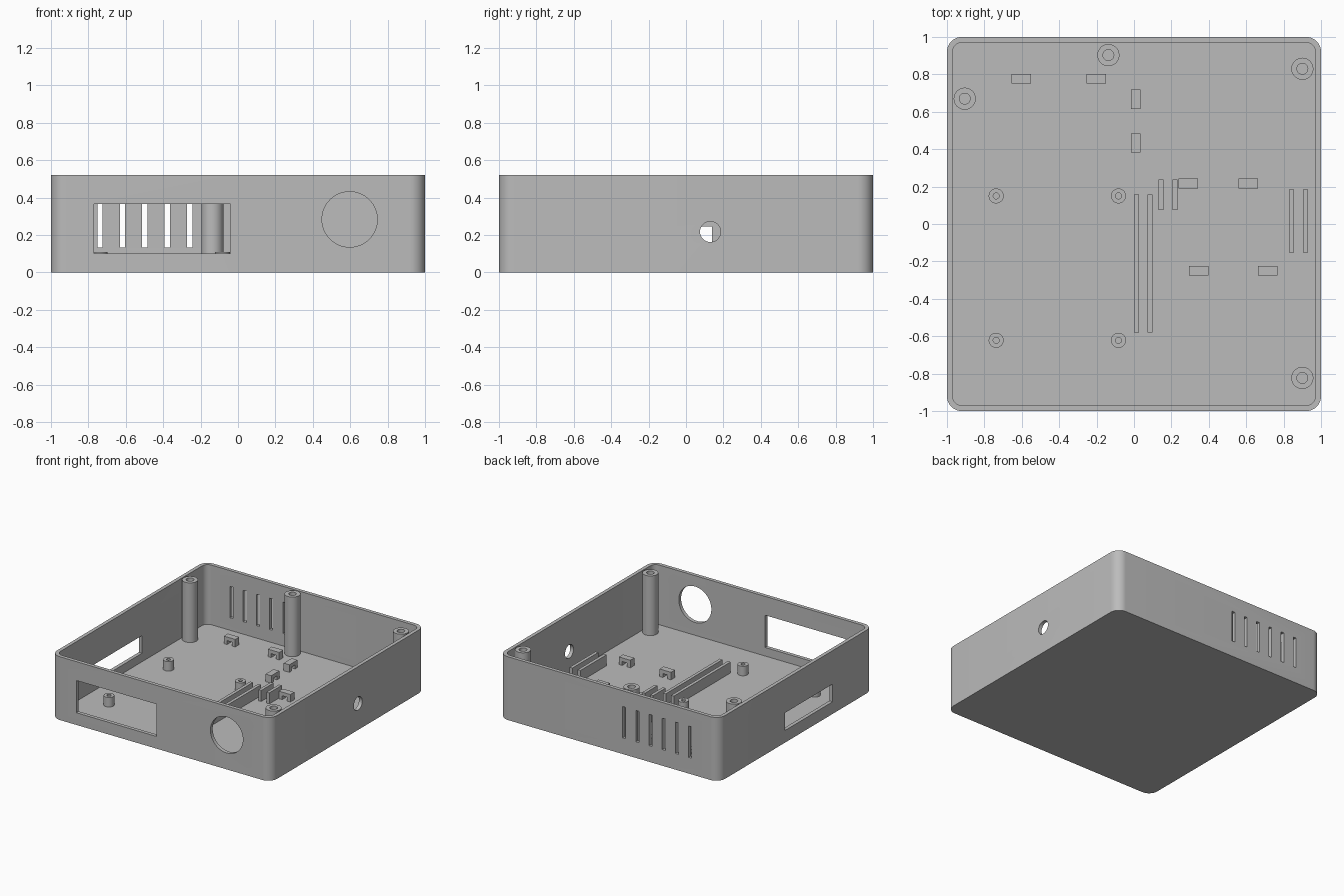
import bpy, bmesh, math
from mathutils import Matrix, Vector

FLOOR, TOP, WALL = 0.03, 0.52, 0.03

old = bpy.data.objects.get("Cube")
if old:
    bpy.data.objects.remove(old, do_unlink=True)

grey = bpy.data.materials.new("Grey plastic")
grey.use_nodes = True
colour = (0.5, 0.5, 0.5, 1)
grey.diffuse_color = colour
grey.node_tree.nodes["Principled BSDF"].inputs["Base Color"].default_value = colour


def add_box(bm, x0, x1, y0, y1, z0, z1):
    size = Matrix.Diagonal((x1 - x0, y1 - y0, z1 - z0, 1))
    place = Matrix.Translation(((x0 + x1) / 2, (y0 + y1) / 2, (z0 + z1) / 2))
    return bmesh.ops.create_cube(bm, size=1, matrix=place @ size)["verts"]


def add_rod(bm, centre, radius, length, axis):
    turn = Matrix.Rotation(math.pi / 2, 4, axis)
    bmesh.ops.create_cone(bm, cap_ends=True, segments=64, radius1=radius, radius2=radius,
                          depth=length, matrix=Matrix.Translation(centre) @ turn)


def make_object(name, bm):
    bmesh.ops.recalc_face_normals(bm, faces=bm.faces)
    mesh = bpy.data.meshes.new(name)
    bm.to_mesh(mesh)
    bm.free()
    mesh.materials.append(grey)
    obj = bpy.data.objects.new(name, mesh)
    bpy.context.collection.objects.link(obj)
    return obj


def smooth(obj):
    bpy.ops.object.select_all(action='DESELECT')
    obj.select_set(True)
    bpy.context.view_layer.objects.active = obj
    bpy.ops.object.shade_smooth_by_angle(angle=math.radians(30))


def rounded_block(name, half, radius, z0, z1):
    bm = bmesh.new()
    add_box(bm, -half, half, -half, half, z0, z1)
    upright = [e for e in bm.edges if abs(e.verts[0].co.z - e.verts[1].co.z) > 0.1]
    bmesh.ops.bevel(bm, geom=upright, offset=radius, segments=10, profile=0.5, affect='EDGES')
    return make_object(name, bm)


def cut(target, cutter):
    mod = target.modifiers.new("Cut", 'BOOLEAN')
    mod.operation, mod.solver, mod.object = 'DIFFERENCE', 'EXACT', cutter
    bpy.context.view_layer.objects.active = target
    bpy.ops.object.modifier_apply(modifier=mod.name)
    bpy.data.objects.remove(cutter, do_unlink=True)


# Open tray with rounded corners
tray = rounded_block("tray", 1, 0.08, 0, TOP)
cut(tray, rounded_block("cavity_cutter", 1 - WALL, 0.05, FLOOR, TOP + 0.2))

# Wall openings: front window and round port, left window, side hole, rear vents
bm = bmesh.new()
add_box(bm, -0.77, -0.04, -1.1, -0.93, 0.10, 0.365)
add_rod(bm, (0.597, -1, 0.283), 0.148, 0.15, 'X')
add_box(bm, -1.1, -0.93, -0.475, 0.14, 0.10, 0.245)
add_rod(bm, (1, 0.13, 0.217), 0.055, 0.15, 'Y')
for i in range(6):
    x = -0.738 + 0.12 * i
    add_box(bm, x - 0.014, x + 0.014, 0.93, 1.1, 0.133, 0.39)
cut(tray, make_object("opening_cutter", bm))
smooth(tray)


# Hollow screw posts
def screw_post(name, x, y, radius, bore, top):
    bm = bmesh.new()
    outline = [(bore, FLOOR), (bore, top), (radius, top), (radius, FLOOR)]
    verts = [bm.verts.new((r, 0, z)) for r, z in outline]
    edges = [bm.edges.new(pair) for pair in zip(verts, verts[1:])]
    bmesh.ops.spin(bm, geom=verts + edges, axis=(0, 0, 1), cent=(0, 0, 0),
                   angle=math.tau, steps=40, use_merge=True)
    bmesh.ops.remove_doubles(bm, verts=bm.verts, dist=0.0001)
    bmesh.ops.translate(bm, verts=bm.verts, vec=Vector((x, y, 0)))
    smooth(make_object(name, bm))


for x, y in [(-0.137, 0.903), (-0.905, 0.67), (0.9, 0.83), (0.9, -0.823)]:
    screw_post("lid_post", x, y, 0.059, 0.029, TOP)
for x in (-0.737, -0.083):
    for y in (0.15, -0.622):
        screw_post("board_standoff", x, y, 0.04, 0.016, 0.108)

# Pairs of rails that hold upright boards
for x, gap, y0, y1 in [(0.013, 0.073, -0.58, 0.158), (0.145, 0.074, 0.075, 0.237),
                       (0.842, 0.074, -0.152, 0.185)]:
    for cx in (x, x + gap):
        bm = bmesh.new()
        add_box(bm, cx - 0.013, cx + 0.013, y0, y1, FLOOR - 0.005, 0.12)
        make_object("board_rail", bm)


# Small bridges for cable ties
def cable_bridge(x, y, along_y):
    low, arch, high = FLOOR - 0.005, 0.062, 0.092
    outline = [(-0.052, low), (-0.022, low), (-0.022, arch), (0.022, arch),
               (0.022, low), (0.052, low), (0.052, high), (-0.052, high)]
    bm = bmesh.new()
    face = bm.faces.new([bm.verts.new((u, -0.026, z)) for u, z in outline])
    grown = bmesh.ops.extrude_face_region(bm, geom=[face])["geom"]
    bmesh.ops.translate(bm, verts=[g for g in grown if isinstance(g, bmesh.types.BMVert)],
                        vec=(0, 0.052, 0))
    turn = Matrix.Rotation(math.pi / 2 if along_y else 0, 4, 'Z')
    bm.transform(Matrix.Translation((x, y, 0)) @ turn)
    make_object("cable_bridge", bm)


for x, y in [(-0.603, 0.777), (-0.203, 0.777), (0.29, 0.217), (0.61, 0.217),
             (0.345, -0.25), (0.715, -0.25)]:
    cable_bridge(x, y, False)
for y in (0.668, 0.433):
    cable_bridge(0.01, y, True)
